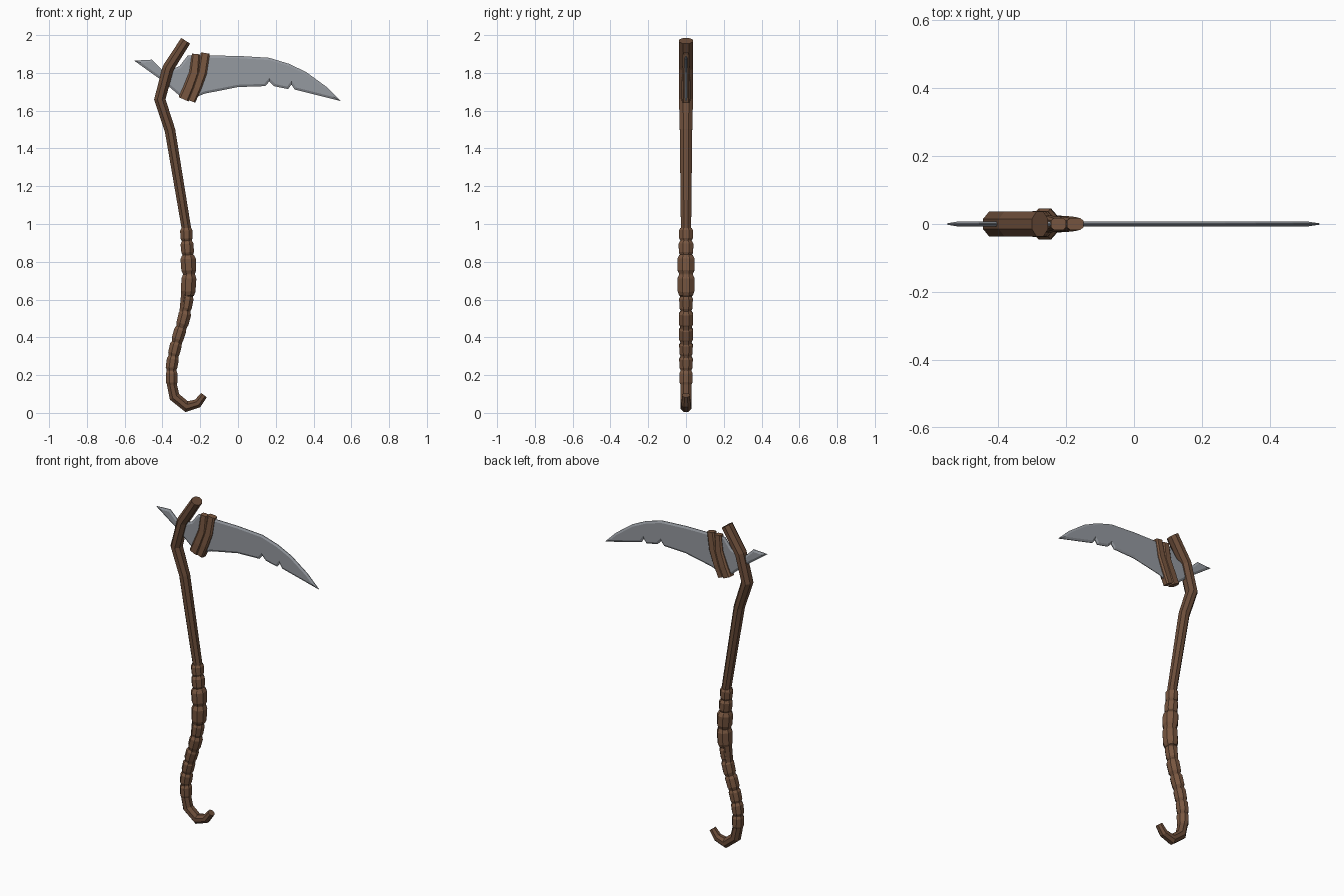
import bpy, bmesh, math
from mathutils import Vector

if "Cube" in bpy.data.objects:
    bpy.data.objects.remove(bpy.data.objects["Cube"])


def material(name, rgb):
    m = bpy.data.materials.new(name)
    m.diffuse_color = (*rgb, 1)
    m.use_nodes = True
    m.node_tree.nodes["Principled BSDF"].inputs["Base Color"].default_value = m.diffuse_color
    return m


WOOD = material("dark_wood", (0.15, 0.075, 0.042))
WRAP = material("leather_wrap", (0.19, 0.095, 0.052))
STEEL = material("steel", (0.30, 0.32, 0.35))


def finish(name, bm, mat):
    bmesh.ops.recalc_face_normals(bm, faces=bm.faces)
    me = bpy.data.meshes.new(name)
    bm.to_mesh(me)
    bm.free()
    me.materials.append(mat)
    ob = bpy.data.objects.new(name, me)
    bpy.context.collection.objects.link(ob)
    return ob


def tube(name, stations, mat, section=None):
    """Loft a section along (x, z, in-plane radius, y radius) stations."""
    if section is None:
        k = 1 / math.cos(math.pi / 8)
        section = [(k * math.cos((i + .5) * math.pi / 4), k * math.sin((i + .5) * math.pi / 4))
                   for i in range(8)]
    bm = bmesh.new()
    pts = [Vector((s[0], s[1])) for s in stations]
    rings = []
    for i, (x, z, rx, ry) in enumerate(stations):
        a = (pts[i] - pts[i - 1]).normalized() if i else None
        b = (pts[i + 1] - pts[i]).normalized() if i < len(pts) - 1 else None
        t = ((a or b) + (b or a)).normalized()
        miter = 1 / max(t.dot(b or a), 0.7)
        n = Vector((t.y, -t.x)) * rx * miter
        rings.append([bm.verts.new((x + n.x * u, ry * v, z + n.y * u)) for u, v in section])
    n = len(section)
    for r, q in zip(rings, rings[1:]):
        for j in range(n):
            bm.faces.new((r[j], r[(j + 1) % n], q[(j + 1) % n], q[j]))
    bm.faces.new(rings[0])
    bm.faces.new(rings[-1])
    return finish(name, bm, mat)


# Crooked wooden shaft ending in a hook
path = [(-.277, 1.97, .028, .037), (-.37, 1.825, .03, .037), (-.414, 1.66, .029, .037),
        (-.36, 1.496, .028, .033), (-.272, .97, .025, .027), (-.262, .73, .03, .032),
        (-.285, .50, .028, .03), (-.335, .33, .026, .029), (-.352, .245, .026, .028),
        (-.35, .15, .026, .029), (-.336, .085, .027, .029), (-.272, .033, .026, .028),
        (-.214, .05, .023, .024), (-.18, .094, .019, .02)]
tube("shaft", path, WOOD)

# Bulging grip wraps, one lumpy segment after another
centre = [(.99, -.275), (.92, -.272), (.83, -.265), (.73, -.259), (.615, -.265), (.50, -.285),
          (.41, -.315), (.33, -.337), (.245, -.352), (.15, -.35), (.10, -.34)]


def centre_x(z):
    for (z0, x0), (z1, x1) in zip(centre, centre[1:]):
        if z >= z1:
            return x0 + (x1 - x0) * (z0 - z) / (z0 - z1)
    return centre[-1][1]


bounds = [.98, .91, .835, .735, .62, .54, .455, .375, .30, .225, .145]
radii = [.037, .039, .046, .045, .036, .038, .037, .036, .036, .035]
grip = []
for hi, lo, r in zip(bounds, bounds[1:], radii):
    for f, k in ((0.02, .8), (.2, 1), (.8, .97), (.98, .8)):
        z = hi + (lo - hi) * f
        grip.append((centre_x(z), z, r * k * .88, r * k))
tube("grip_wraps", grip, WRAP)

# Chipped blade with tang: outline, thickened, with ground edges
outline = [(-.55, 1.865), (-.456, 1.87), (-.39, 1.805), (-.31, 1.835), (-.265, 1.893), (0, 1.89),
           (.165, 1.88), (.27, 1.848), (.36, 1.805), (.47, 1.725), (.546, 1.65),
           (.30, 1.712), (.283, 1.738), (.265, 1.714), (.19, 1.73), (.166, 1.755), (.145, 1.73),
           (0, 1.725), (-.177, 1.69), (-.25, 1.66), (-.31, 1.68), (-.41, 1.765)]
bm = bmesh.new()
sides = []
for y in (-.002, .002):
    face = bm.faces.new([bm.verts.new((x, y, z)) for x, z in outline])
    sides.append((face, list(face.verts), y))
n = len(outline)
for i in range(n):
    a, b = sides[0][1], sides[1][1]
    bm.faces.new((a[i], a[(i + 1) % n], b[(i + 1) % n], b[i]))
bmesh.ops.recalc_face_normals(bm, faces=bm.faces)
for face, _, y in sides:
    bmesh.ops.inset_region(bm, faces=[face], thickness=.012, use_even_offset=True)
    for v in face.verts:
        v.co.y = math.copysign(.008, y)
finish("blade", bm, STEEL)

# Two flat bindings around the blade root
flat = [(1, -.6), (1, .6), (.65, 1), (-.65, 1), (-1, .6), (-1, -.6), (-.65, -1), (.65, -1)]
tube("left_binding", [(-.222, 1.90, .022, .017), (-.232, 1.80, .026, .021),
                      (-.262, 1.72, .028, .025), (-.288, 1.66, .029, .024)], WRAP, flat)
tube("right_binding", [(-.173, 1.905, .024, .017), (-.190, 1.80, .025, .021),
                       (-.218, 1.72, .024, .024), (-.247, 1.65, .022, .022)], WRAP, flat)
